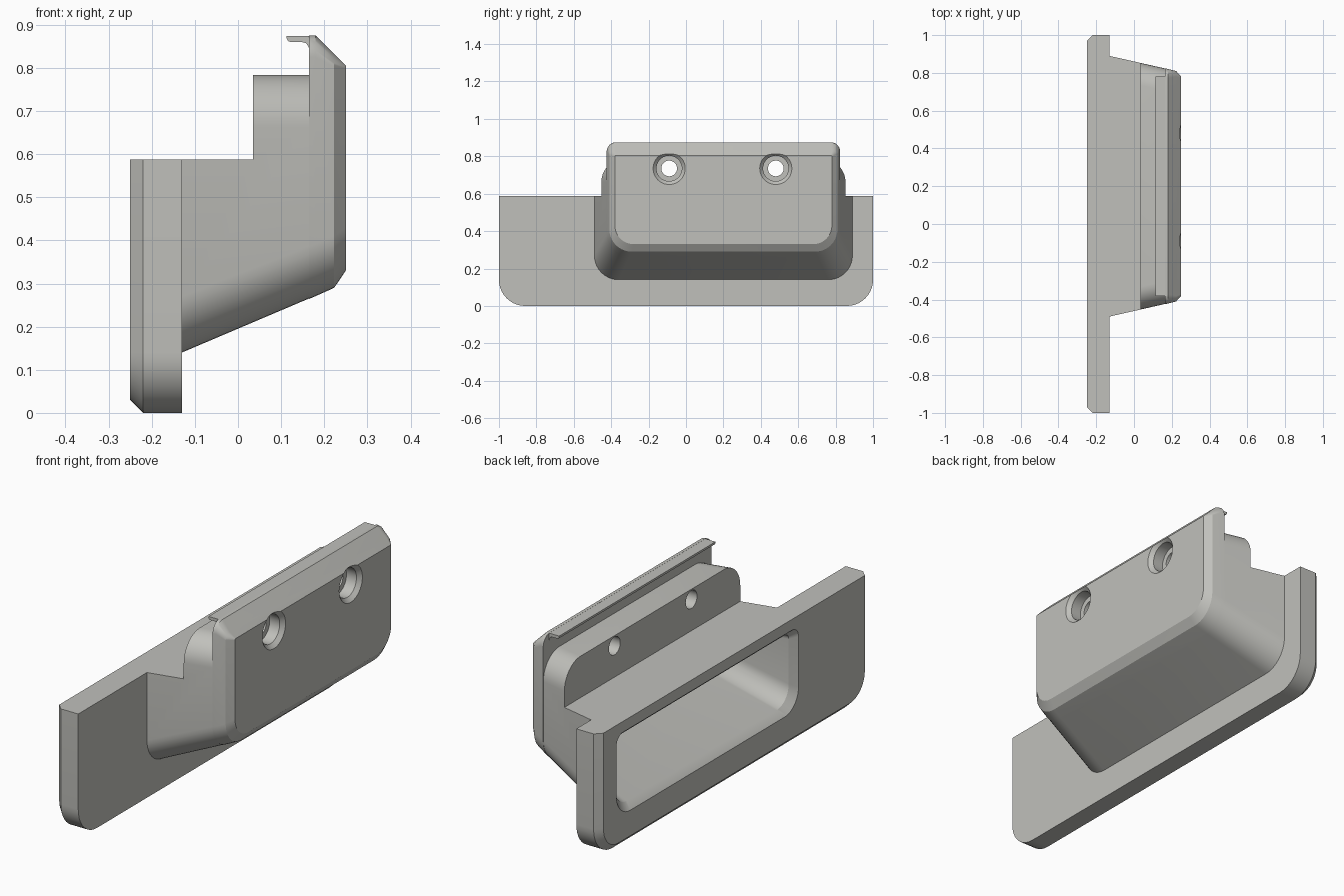
import bpy, bmesh, math

if "Cube" in bpy.data.objects:
    bpy.data.objects.remove(bpy.data.objects["Cube"])

grey = bpy.data.materials.new("light_grey")
grey.diffuse_color = (0.53, 0.53, 0.50, 1)
grey.use_nodes = True
grey.node_tree.nodes["Principled BSDF"].inputs["Base Color"].default_value = grey.diffuse_color
SEG = 10


def make(name, rings, helper=False):
    """Skin a list of equal-length point rings and cap both ends."""
    bm = bmesh.new()
    loops = [[bm.verts.new(p) for p in r] for r in rings]
    n = len(loops[0])
    for a, b in zip(loops, loops[1:]):
        for i in range(n):
            j = (i + 1) % n
            bm.faces.new((a[i], a[j], b[j], b[i]))
    bm.faces.new(loops[0])
    bm.faces.new(loops[-1])
    bmesh.ops.recalc_face_normals(bm, faces=bm.faces)
    me = bpy.data.meshes.new(name)
    bm.to_mesh(me)
    bm.free()
    ob = bpy.data.objects.new(name, me)
    bpy.context.collection.objects.link(ob)
    me.materials.append(grey)
    ob.hide_render = helper
    return ob


def ring(x, y0, y1, z0, z1, rb, rt=0):
    """Rectangle across x with rounded bottom (rb) and top (rt) corners."""
    pts = []
    for y, z, r, start in ((y0 + rb, z0 + rb, rb, 180), (y1 - rb, z0 + rb, rb, 270),
                           (y1 - rt, z1 - rt, rt, 0), (y0 + rt, z1 - rt, rt, 90)):
        for i in range(SEG + 1 if r else 1):
            a = math.radians(start + 90 * i / SEG)
            pts.append((x, y + r * math.cos(a), z + r * math.sin(a)))
    return pts


def circle(x, y, z, r, n=40):
    return [(x, y + r * math.cos(2 * math.pi * i / n), z + r * math.sin(2 * math.pi * i / n))
            for i in range(n)]


def combine(target, tool, op):
    m = target.modifiers.new("join", 'BOOLEAN')
    m.operation, m.solver, m.object = op, 'EXACT', tool
    bpy.context.view_layer.objects.active = target
    bpy.ops.object.modifier_apply(modifier=m.name)
    bpy.data.objects.remove(tool, do_unlink=True)


def tapered(x, top, rt, grow=0.0):
    """Cross-section of the drafted housing at x."""
    t = (max(x, -0.13) + 0.13) / 0.353
    return ring(x, -0.49 + 0.08 * t - grow, 0.89 - 0.08 * t + grow,
                0.14 + 0.15 * t - grow, top, 0.13 - 0.01 * t, rt)


# Mounting plate with chamfered back edge (top is trimmed by the notch)
body = make("handle_housing", [
    ring(-0.25, -0.97, 0.97, 0.03, 0.62, 0.11),
    ring(-0.22, -1, 1, 0, 0.62, 0.14),
    ring(-0.13, -1, 1, 0, 0.62, 0.14)])

# Drafted housing, stepping up to the taller front panel
housing = make("housing_block", [
    tapered(-0.16, 0.783, 0.12),
    tapered(-0.13, 0.783, 0.12),
    tapered(0.165, 0.783, 0.12),
    tapered(0.165, 0.875, 0.05, 0.001),
    tapered(0.18, 0.875, 0.05, 0.001),
    tapered(0.223, 0.832, 0.03),
    ring(0.25, -0.38, 0.78, 0.33, 0.805, 0.10, 0.006)])
combine(body, housing, 'UNION')

# Hooked lip along the top of the panel
lip = [(0.175, 0.8745), (0.113, 0.8745), (0.113, 0.868), (0.116, 0.862), (0.123, 0.86),
       (0.148, 0.86), (0.158, 0.857), (0.164, 0.848), (0.165, 0.835), (0.175, 0.835)]
combine(body, make("lip", [[(x, y, z) for x, z in lip] for y in (-0.38, 0.78)]), 'UNION')

# Notch above the plate and the rear ledge
notch = make("notch_cutter", [ring(x, -1.2, 1.2, 0.588, 1.0, 0) for x in (-0.4, 0.035)], True)
combine(body, notch, 'DIFFERENCE')

# Tapered finger pocket, open at the back
pocket = make("pocket_cutter", [
    ring(-0.27, -0.498, 0.893, 0.13, 0.555, 0.11, 0.06),
    ring(-0.22, -0.448, 0.843, 0.18, 0.51, 0.09, 0.03),
    ring(0.15, -0.375, 0.775, 0.315, 0.51, 0.08, 0.03),
    ring(0.18, -0.35, 0.75, 0.345, 0.485, 0.06, 0.02)], True)
combine(body, pocket, 'DIFFERENCE')

# Countersunk screw holes
for y in (-0.09, 0.48):
    hole = make("screw_hole_cutter", [
        circle(-0.05, y, 0.735, 0.042), circle(0.18, y, 0.735, 0.042),
        circle(0.18, y, 0.735, 0.068), circle(0.232, y, 0.735, 0.068),
        circle(0.25, y, 0.735, 0.086), circle(0.3, y, 0.735, 0.086)], True)
    combine(body, hole, 'DIFFERENCE')

bpy.ops.object.select_all(action='DESELECT')
body.select_set(True)
bpy.context.view_layer.objects.active = body
bpy.ops.object.shade_smooth_by_angle(angle=math.radians(25))
